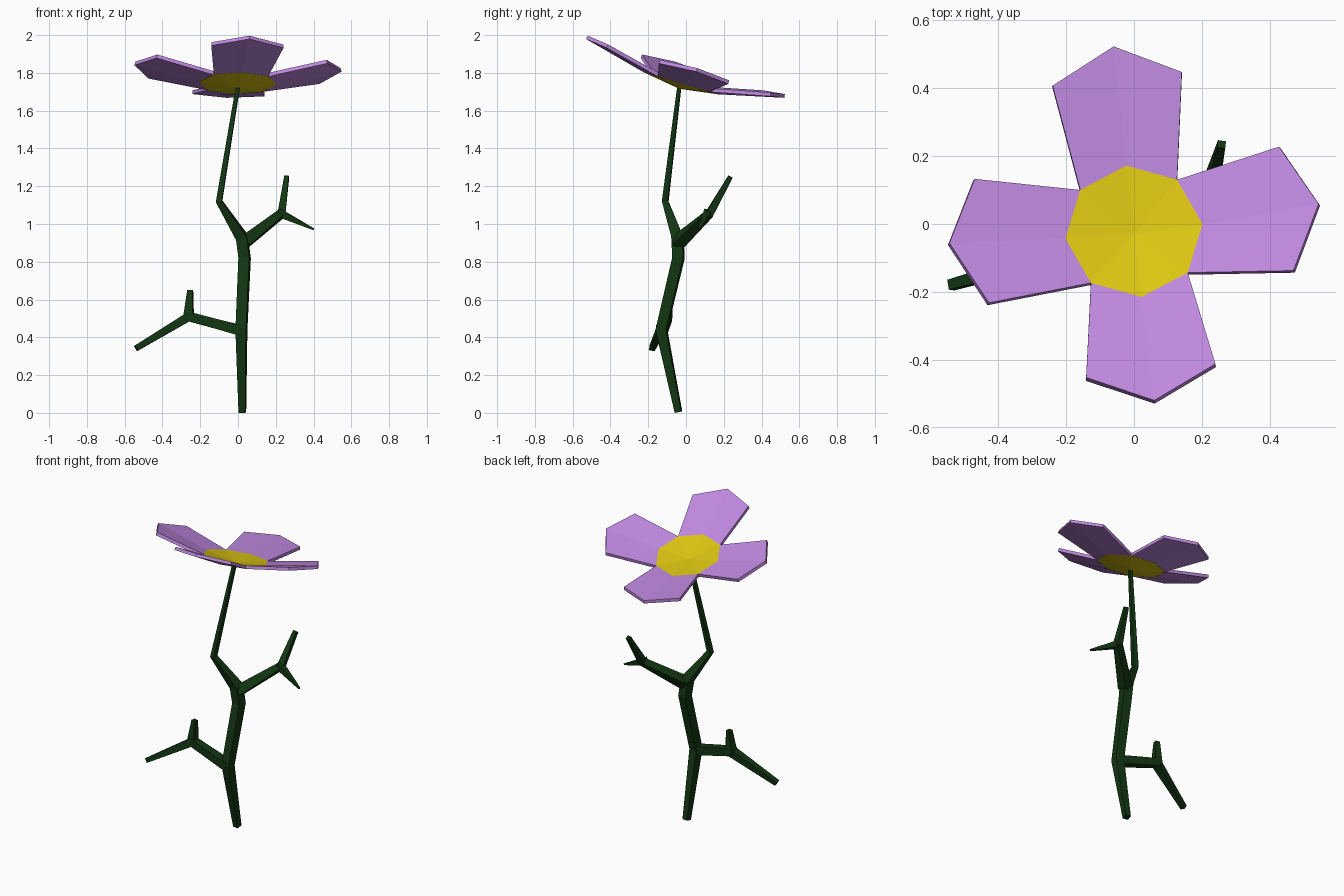
import bpy, bmesh, math
from mathutils import Vector, Matrix

if "Cube" in bpy.data.objects:
    bpy.data.objects.remove(bpy.data.objects["Cube"])


def material(name, rgb):
    m = bpy.data.materials.new(name)
    m.diffuse_color = (*rgb, 1)
    m.use_nodes = True
    m.node_tree.nodes["Principled BSDF"].inputs["Base Color"].default_value = m.diffuse_color
    return m


GREEN = material("stem_green", (0.006, 0.036, 0.006))
PURPLE = material("petal_purple", (0.52, 0.25, 0.74))
YELLOW = material("centre_yellow", (0.72, 0.56, 0.006))


def make_object(name, bm, mat):
    mesh = bpy.data.meshes.new(name)
    bmesh.ops.recalc_face_normals(bm, faces=bm.faces)
    bm.to_mesh(mesh)
    bm.free()
    mesh.materials.append(mat)
    ob = bpy.data.objects.new(name, mesh)
    bpy.context.collection.objects.link(ob)
    return ob


def branch(name, nodes):
    """Four-sided tapered tube through nodes (x, y, z, half width)."""
    bm = bmesh.new()
    pts = [Vector(n[:3]) for n in nodes]
    rings = []
    for i, p in enumerate(pts):
        t = Vector()
        if i > 0:
            t += (p - pts[i - 1]).normalized()
        if i < len(pts) - 1:
            t += (pts[i + 1] - p).normalized()
        t.normalize()
        u = t.cross(Vector((0.15, 1, 0))).normalized()
        v = t.cross(u)
        r = nodes[i][3]
        rings.append([bm.verts.new(p + (u * a + v * b) * r)
                      for a, b in ((1, 1), (-1, 1), (-1, -1), (1, -1))])
    for lo, hi in zip(rings, rings[1:]):
        for k in range(4):
            j = (k + 1) % 4
            bm.faces.new((lo[k], lo[j], hi[j], hi[k]))
    bm.faces.new(rings[0])
    bm.faces.new(rings[-1])
    return make_object(name, bm, GREEN)


# Main stem
branch("stem", [(.023, -.04, .004, .018), (.018, -.13, .44, .028),
                (.035, -.04, .82, .029), (.02, -.045, .93, .03),
                (-.1, -.11, 1.12, .016), (0, -.035, 1.73, .01)])
# Left branch and its twig
branch("left_branch", [(.02, -.13, .435, .028), (-.26, -.10, .51, .026),
                       (-.54, -.18, .342, .015)])
branch("left_twig", [(-.262, -.10, .50, .026), (-.253, -.09, .65, .014)])
# Right branch and its twig
branch("right_branch", [(.03, -.045, .90, .032), (.23, .125, 1.055, .021),
                        (.258, .235, 1.25, .012)])
branch("right_twig", [(.215, .12, 1.06, .022), (.40, .07, .972, .005)])

# Flower head frame: tilted so the front is raised
HEAD = (Matrix.Translation((0, -.03, 1.735)) @
        Matrix.Rotation(math.radians(-16.5), 4, 'X'))
TWIST = 6.3


def point(deg, radius, height):
    a = math.radians(deg + TWIST)
    return HEAD @ Vector((radius * math.cos(a), radius * math.sin(a), height))


def slab(name, top, faces, mat, thick=.02):
    """Thin closed plate from top points and faces, thickened downward."""
    bm = bmesh.new()
    vs = [bm.verts.new(p) for p in top]
    for f in faces:
        bm.faces.new([vs[i] for i in f])
    ob = make_object(name, bm, mat)
    if sum(p.normal.z for p in ob.data.polygons) < 0:
        ob.data.flip_normals()
    mod = ob.modifiers.new("thickness", 'SOLIDIFY')
    mod.thickness = thick
    mod.offset = -1
    return ob


# Dished octagonal centre
rim = [point(45 * k, .203, .03) for k in range(8)]
slab("flower_centre", [point(0, 0, 0)] + rim,
     [(0, k + 1, (k + 1) % 8 + 1) for k in range(8)], YELLOW)

# Four pointed petals rising from the rim
for n, name in enumerate(("right", "back", "left", "front")):
    d = 90 * n
    pts = [point(d + a, .203, .03) for a in (-45, 0, 45)]
    pts += [point(d + a, r, h) for a, r, h in
            ((-23, .49, .098), (0, .547, .112), (23, .49, .098))]
    slab(name + "_petal", pts, [(0, 3, 4, 1), (1, 4, 5, 2)], PURPLE)
